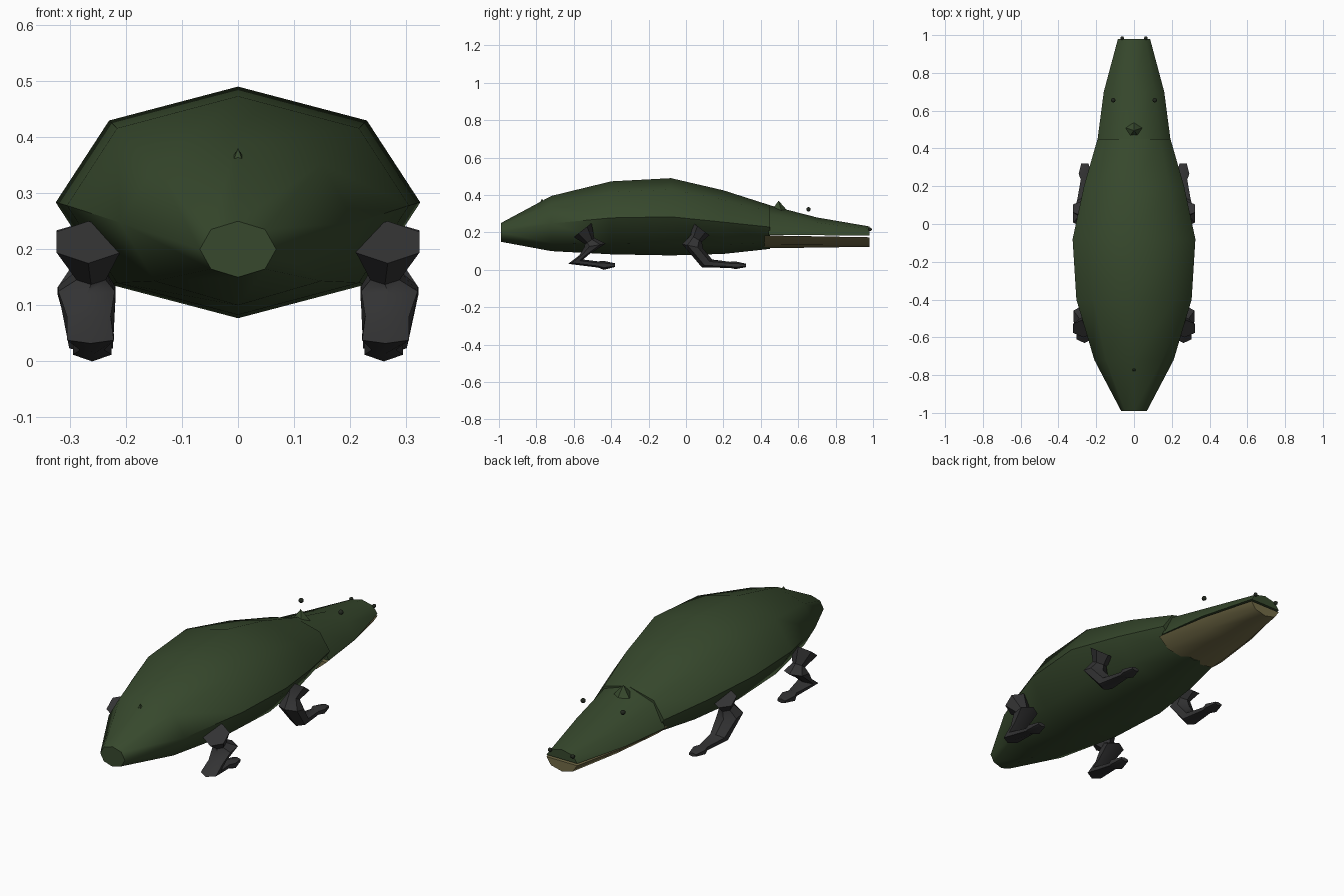
import bpy, bmesh, math
from mathutils import Vector

if "Cube" in bpy.data.objects:
    bpy.data.objects.remove(bpy.data.objects["Cube"])


def material(name, colour):
    m = bpy.data.materials.new(name)
    m.use_nodes = True
    m.diffuse_color = (*colour, 1)
    m.node_tree.nodes["Principled BSDF"].inputs["Base Color"].default_value = (*colour, 1)
    return m


green = material("dark green skin", (0.038, 0.066, 0.026))
tan = material("tan jaw", (0.17, 0.148, 0.063))
grey = material("charcoal legs", (0.033, 0.033, 0.034))
dark = material("dark eyes", (0.016, 0.021, 0.013))


def finish(name, bm, mat, angle):
    bmesh.ops.recalc_face_normals(bm, faces=bm.faces)
    mesh = bpy.data.meshes.new(name)
    bm.to_mesh(mesh)
    bm.free()
    mesh.materials.append(mat)
    obj = bpy.data.objects.new(name, mesh)
    bpy.context.collection.objects.link(obj)
    bpy.ops.object.select_all(action="DESELECT")
    obj.select_set(True)
    bpy.context.view_layer.objects.active = obj
    bpy.ops.object.shade_smooth_by_angle(angle=math.radians(angle))
    return obj


def loft(name, rings, mat, angle):
    """Skin a list of equal rings and cap both ends."""
    bm = bmesh.new()
    loops = [[bm.verts.new(p) for p in ring] for ring in rings]
    n = len(loops[0])
    for a, b in zip(loops, loops[1:]):
        for i in range(n):
            j = (i + 1) % n
            bm.faces.new((a[i], a[j], b[j], b[i]))
    bm.faces.new(loops[0])
    bm.faces.new(loops[-1])
    return finish(name, bm, mat, angle)


def octagon(y, half, low, high, steps=range(8)):
    mid, rz = (low + high) / 2, (high - low) / 2
    return [Vector((half * math.sin(k * math.pi / 4), y, mid + rz * math.cos(k * math.pi / 4)))
            for k in steps]


# Body: octagonal sections from the tail to the throat
sections = [(-0.99, 0.068, 0.15, 0.25), (-0.72, 0.21, 0.10, 0.395), (-0.4, 0.305, 0.083, 0.473),
            (-0.08, 0.325, 0.077, 0.49), (0.2, 0.265, 0.085, 0.425), (0.45, 0.193, 0.112, 0.345)]
body = loft("body", [octagon(*s) for s in sections], green, 60)

# Upper snout and lower jaw: half octagons that meet at the mouth line
upper = [(0.44, 0.194, 0.186, 0.347), (0.7, 0.16, 0.185, 0.28), (0.98, 0.085, 0.184, 0.232)]
loft("upper_snout", [octagon(y, w, 2 * lo - hi, hi, range(-2, 3)) for y, w, lo, hi in upper], green, 60)
lower = [(0.42, 0.195, 0.115, 0.184), (0.7, 0.155, 0.119, 0.179), (0.98, 0.085, 0.123, 0.174)]
loft("lower_jaw", [octagon(y, w, lo, 2 * hi - lo, range(2, 7)) for y, w, lo, hi in lower], tan, 60)

# Legs: each ring is a front edge and a rear edge in y and z, then centre x and half width
hind = [((-0.505, 0.25), (-0.6, 0.175), 0.267, 0.065), ((-0.49, 0.17), (-0.54, 0.137), 0.262, 0.03),
        ((-0.43, 0.14), (-0.545, 0.12), 0.27, 0.058), ((-0.515, 0.085), (-0.57, 0.078), 0.266, 0.045),
        ((-0.55, 0.055), (-0.63, 0.032), 0.263, 0.048), ((-0.47, 0.045), (-0.47, 0.012), 0.26, 0.025),
        ((-0.44, 0.048), (-0.44, 0.0), 0.26, 0.04), ((-0.38, 0.035), (-0.38, 0.015), 0.26, 0.024)]
front = [((0.125, 0.185), (0.04, 0.25), 0.267, 0.065), ((0.085, 0.15), (0.025, 0.185), 0.262, 0.035),
         ((0.09, 0.115), (-0.02, 0.137), 0.27, 0.06), ((0.14, 0.055), (0.085, 0.013), 0.262, 0.045),
         ((0.235, 0.043), (0.235, 0.01), 0.26, 0.025), ((0.265, 0.045), (0.265, 0.004), 0.26, 0.038),
         ((0.32, 0.033), (0.32, 0.014), 0.26, 0.022)]


def leg(name, rings, side):
    loops = []
    for a, b, x, half in rings:
        a, b = Vector((side * x, *a)), Vector((side * x, *b))
        across = Vector((half, 0, 0))
        loops.append([(a + b) / 2 + (a - b) / 2 * math.cos(t) + across * math.sin(t)
                      for t in (k * math.pi / 3 for k in range(6))])
    loft(name, loops, grey, 40)


def bead(name, x, y, z, r):
    bm = bmesh.new()
    bmesh.ops.create_icosphere(bm, subdivisions=2, radius=r)
    bmesh.ops.translate(bm, verts=bm.verts, vec=(x, y, z))
    finish(name, bm, dark, 60)


# Paired parts
for side, word in ((1, "left"), (-1, "right")):
    leg("hind_leg_" + word, hind, side)
    leg("front_leg_" + word, front, side)
    bead("eye_" + word, side * 0.11, 0.655, 0.323, 0.012)
    bead("nostril_" + word, side * 0.063, 0.984, 0.216, 0.01)


# Small bumps along the back
def bump(name, y, base, tip, r):
    bm = bmesh.new()
    bmesh.ops.create_cone(bm, cap_ends=True, segments=5, radius1=r, radius2=0, depth=tip - base)
    bmesh.ops.translate(bm, verts=bm.verts, vec=(0, y, (base + tip) / 2))
    finish(name, bm, green, 20)


bump("head_bump", 0.495, 0.318, 0.37, 0.045)
bump("tail_bump", -0.77, 0.362, 0.38, 0.011)
